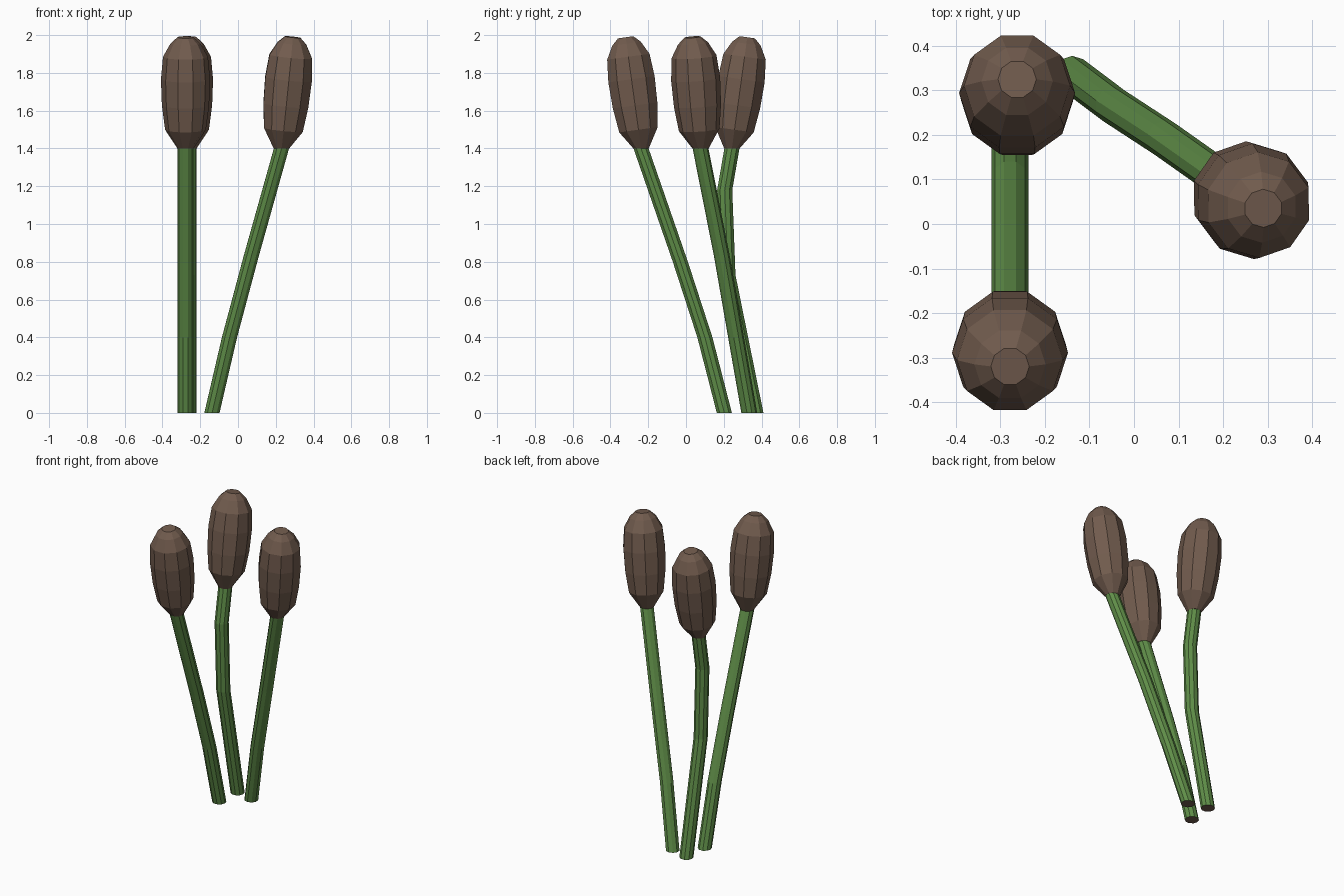
import bpy, bmesh, math
from mathutils import Vector, Matrix

if "Cube" in bpy.data.objects:
    bpy.data.objects.remove(bpy.data.objects["Cube"])

def material(name, rgb):
    m = bpy.data.materials.new(name)
    m.diffuse_color = (*rgb, 1)
    m.use_nodes = True
    m.node_tree.nodes["Principled BSDF"].inputs["Base Color"].default_value = m.diffuse_color
    return m

green = material("stem_green", (0.115, 0.27, 0.065))
brown = material("head_brown", (0.165, 0.105, 0.075))
SIDES = 10

def loft(name, rings, spin, mats, base_mat=0):
    """Skin rings of (centre, radius, axis) into a closed faceted tube."""
    bm = bmesh.new()
    loops = []
    for c, r, axis in rings:
        q = Vector((0, 0, 1)).rotation_difference(axis)
        loop = []
        for i in range(SIDES):
            a = spin + math.tau * (i + 0.5) / SIDES
            loop.append(bm.verts.new(c + q @ Vector((r * math.cos(a), r * math.sin(a), 0))))
        loops.append(loop)
    for a, b in zip(loops, loops[1:]):
        for i in range(SIDES):
            j = (i + 1) % SIDES
            bm.faces.new((a[i], a[j], b[j], b[i]))
    bm.faces.new(loops[0][::-1]).material_index = base_mat
    bm.faces.new(loops[-1])
    me = bpy.data.meshes.new(name)
    bm.to_mesh(me)
    bm.free()
    for m in mats:
        me.materials.append(m)
    bpy.context.collection.objects.link(bpy.data.objects.new(name, me))

UP = Vector((0, 0, 1))
# Head outline: (distance along axis, radius)
HEAD = [(0, 0.043), (0.10, 0.108), (0.23, 0.125), (0.37, 0.13), (0.49, 0.119),
        (0.56, 0.08), (0.594, 0.043)]

# Each reed: stem path points, then the centre of the head tip
REEDS = {
    "back": ([(-.262, .37, 0), (-.262, .222, .73), (-.262, .205, 1.18), (-.262, .243, 1.4)],
             (-.262, .325, 1.993)),
    "front": ([(-.278, .203, 0), (-.278, .10, .40), (-.278, -.03, .80), (-.278, -.238, 1.4)],
              (-.278, -.32, 1.993)),
    "right": ([(-.138, .335, 0), (-.045, .265, .40), (.07, .19, .83), (.23, .077, 1.4)],
              (.29, .035, 1.993)),
}

for name, (path, tip) in REEDS.items():
    pts = [Vector(p) for p in path]
    axis = (Vector(tip) - pts[-1]).normalized()
    spin = math.atan2(axis.y, axis.x)
    # Stem with a brown cut end
    loft(name + "_stem", [(p, 0.042, UP) for p in pts], spin, [green, brown], 1)
    # Seed head
    rings = [(pts[-1] + axis * d, r, UP if d == 0 else axis) for d, r in HEAD]
    loft(name + "_head", rings, spin, [brown])
